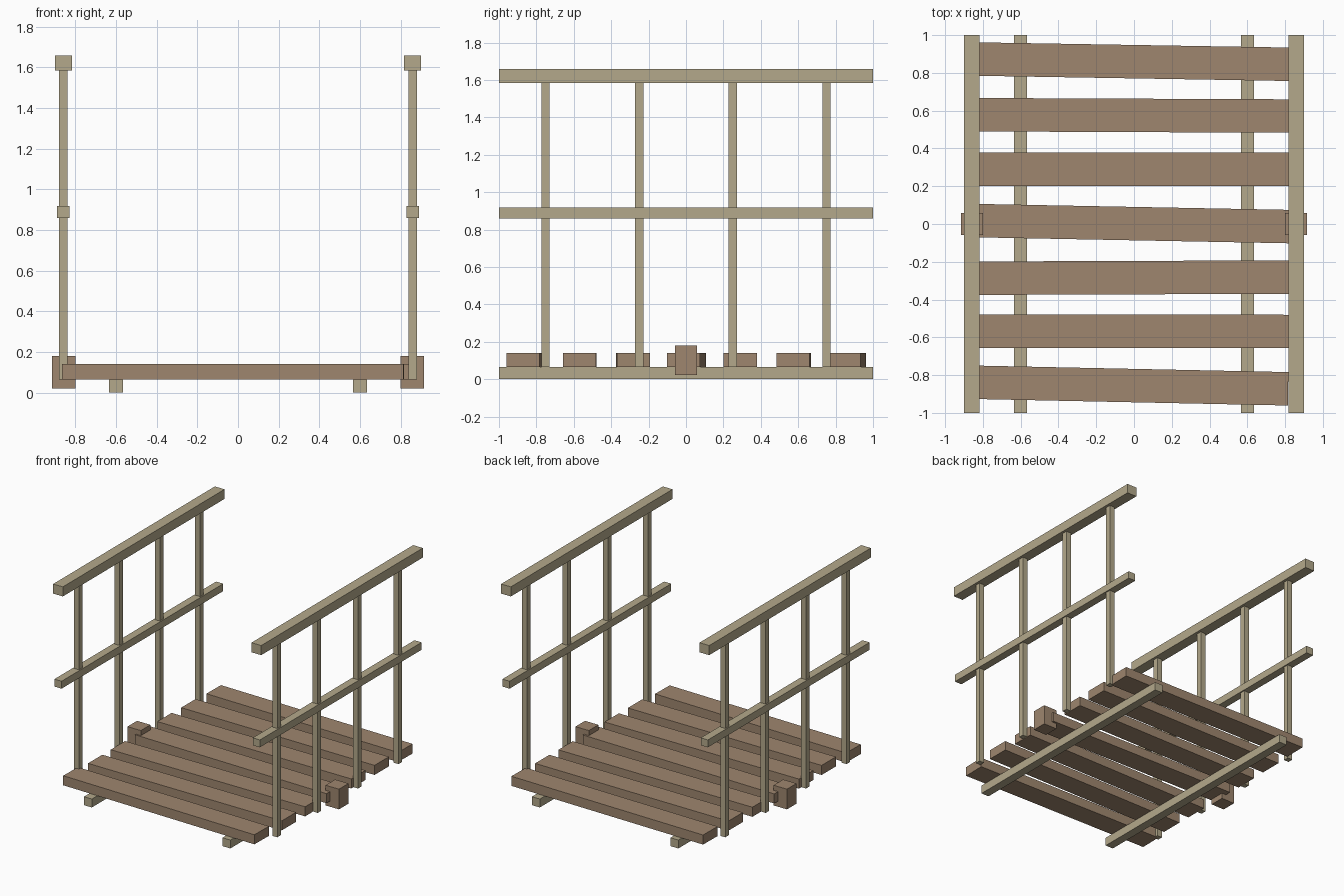
import bpy
import bmesh
from math import atan2
from mathutils import Matrix

cube = bpy.data.objects.get("Cube")
if cube:
    bpy.data.objects.remove(cube, do_unlink=True)


def make_material(name, color):
    mat = bpy.data.materials.new(name)
    mat.use_nodes = True
    mat.diffuse_color = color
    mat.node_tree.nodes["Principled BSDF"].inputs["Base Color"].default_value = color
    return mat


pale_wood = make_material("pale wood", (0.456, 0.397, 0.258, 1))
brown_wood = make_material("brown wood", (0.342, 0.238, 0.156, 1))


def box(name, center, size, mat, turn=0.0):
    """Flat-faced timber, optionally turned about the vertical."""
    bm = bmesh.new()
    bmesh.ops.create_cube(bm, size=1, matrix=Matrix.Diagonal((*size, 1)))
    mesh = bpy.data.meshes.new(name)
    bm.to_mesh(mesh)
    bm.free()
    mesh.materials.append(mat)
    obj = bpy.data.objects.new(name, mesh)
    obj.location = center
    obj.rotation_euler.z = turn
    bpy.context.collection.objects.link(obj)
    return obj


# Heights of the stacked parts
BEAM_TOP, RAIL_BOTTOM, RAIL_TOP = 0.066, 1.585, 1.66
SIDE_X = 0.859

for side, s in (("left", 1), ("right", -1)):
    # Support beam under the deck
    box(f"{side}_beam", (s * 0.6, 0, BEAM_TOP / 2), (0.068, 2, BEAM_TOP), pale_wood)

    # Railing: handrail, middle rail and four posts
    box(f"{side}_handrail", (s * SIDE_X, 0, (RAIL_BOTTOM + RAIL_TOP) / 2),
        (0.084, 2, RAIL_TOP - RAIL_BOTTOM), pale_wood)
    box(f"{side}_middle_rail", (s * SIDE_X, 0, 0.889), (0.062, 2, 0.058), pale_wood)
    for i in range(4):
        box(f"{side}_post_{i + 1}", (s * SIDE_X, -0.75 + 0.5 * i, (BEAM_TOP + RAIL_BOTTOM) / 2),
            (0.043, 0.043, RAIL_BOTTOM - BEAM_TOP), pale_wood)

    # Block at the middle of each deck edge
    box(f"{side}_edge_block", (s * 0.858, 0, 0.101), (0.116, 0.118, 0.158), brown_wood)

# Deck planks, each laid slightly askew: (x shift, centre y, rise from right to left end)
planks = [(-0.024, -0.855, -0.035), (0, -0.568, -0.002), (0, -0.284, 0.006),
          (0, 0.002, -0.032), (0, 0.29, 0), (0.005, 0.575, -0.007), (0.018, 0.859, -0.028)]
for i, (x, y, rise) in enumerate(planks):
    box(f"deck_plank_{i + 1}", (x, y, 0.103), (1.68, 0.177, 0.075), brown_wood, atan2(rise, 1.68))
